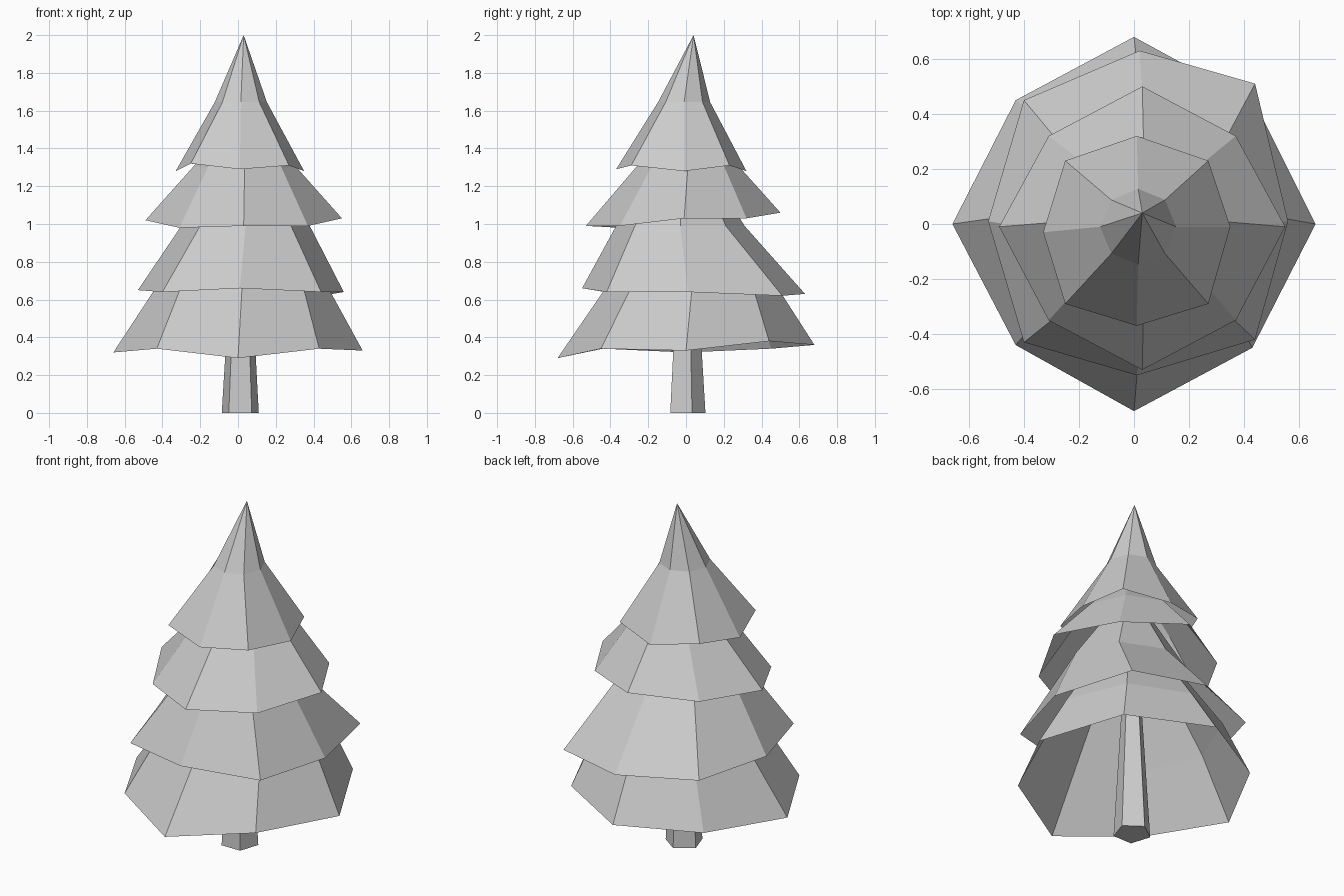
import bpy
import bmesh
import math
from mathutils import Vector

# Remove the default object if the scene has it
default_object = bpy.data.objects.get("Cube")
if default_object:
    bpy.data.objects.remove(default_object, do_unlink=True)


def make_material(name, colour):
    material = bpy.data.materials.new(name)
    material.use_nodes = True
    material.diffuse_color = colour
    shader = next(n for n in material.node_tree.nodes if n.type == "BSDF_PRINCIPLED")
    shader.inputs["Base Color"].default_value = colour
    return material


pale_grey = make_material("pale grey", (0.6, 0.6, 0.6, 1))


def ring(sides, centre, radius, start=0.0):
    """Regular polygon around the vertical axis, starting at the given angle."""
    return [Vector(centre) + Vector((radius * math.cos(start + math.tau * i / sides),
                                     radius * math.sin(start + math.tau * i / sides), 0))
            for i in range(sides)]


def loft(name, rings, apex=None, capped=False):
    """Join rings of equal length with quads, then close to an apex or with caps."""
    bm = bmesh.new()
    loops = [[bm.verts.new(point) for point in points] for points in rings]
    count = len(loops[0])
    for lower, upper in zip(loops, loops[1:]):
        for i in range(count):
            j = (i + 1) % count
            bm.faces.new((lower[i], lower[j], upper[j], upper[i]))
    if apex:
        tip = bm.verts.new(apex)
        for i in range(count):
            bm.faces.new((loops[-1][i], loops[-1][(i + 1) % count], tip))
    if capped:
        bm.faces.new(loops[0][::-1])
        bm.faces.new(loops[-1])
    mesh = bpy.data.meshes.new(name)
    bm.to_mesh(mesh)
    bm.free()
    mesh.materials.append(pale_grey)
    obj = bpy.data.objects.new(name, mesh)
    bpy.context.collection.objects.link(obj)
    return obj


def foliage_tier(name, rim, centre, radius, apex):
    """Hollow eight-sided skirt: uneven rim, regular upper ring, pointed top."""
    loft(name, [rim, ring(8, centre, radius)], apex=apex)


# Tapered five-sided trunk with one corner at the back
trunk_base = ring(5, (0.012, 0, 0), 0.103, math.pi / 2)
trunk_top = ring(5, (0.015, 0, 0.8), 0.055, math.pi / 2)
loft("trunk", [trunk_base, trunk_top], capped=True)

# Foliage skirts, each rim listed counter-clockwise from the left side
foliage_tier("bottom_foliage",
             [(0.66, 0, 0.33), (0.44, 0.44, 0.38), (0, 0.68, 0.36), (-0.43, 0.45, 0.34),
              (-0.66, 0, 0.32), (-0.43, -0.44, 0.34), (0, -0.68, 0.29), (0.43, -0.45, 0.34)],
             centre=(0.02, 0.03, 0.64), radius=0.47, apex=(0.03, 0, 1.35))

foliage_tier("lower_middle_foliage",
             [(0.56, 0.01, 0.64), (0.44, 0.51, 0.62), (0.02, 0.63, 0.63), (-0.4, 0.45, 0.64),
              (-0.53, 0.01, 0.65), (-0.4, -0.43, 0.64), (0.01, -0.55, 0.66), (0.44, -0.42, 0.64)],
             centre=(0.04, -0.03, 0.99), radius=0.34, apex=(0.03, 0, 1.5))

foliage_tier("upper_middle_foliage",
             [(0.55, -0.01, 1.03), (0.37, 0.32, 1.03), (0.03, 0.5, 1.06), (-0.31, 0.32, 1.03),
              (-0.49, -0.01, 1.02), (-0.31, -0.35, 0.98), (0.03, -0.53, 0.99), (0.37, -0.35, 0.99)],
             centre=(0.035, 0.01, 1.3), radius=0.275, apex=(0.03, 0, 1.6))

foliage_tier("top_foliage",
             [(0.35, -0.01, 1.28), (0.27, 0.23, 1.31), (0.01, 0.32, 1.28), (-0.25, 0.23, 1.32),
              (-0.33, -0.03, 1.28), (-0.25, -0.29, 1.32), (0.01, -0.37, 1.29), (0.27, -0.29, 1.31)],
             centre=(0.015, -0.01, 1.645), radius=0.138, apex=(0.03, 0.04, 2))
